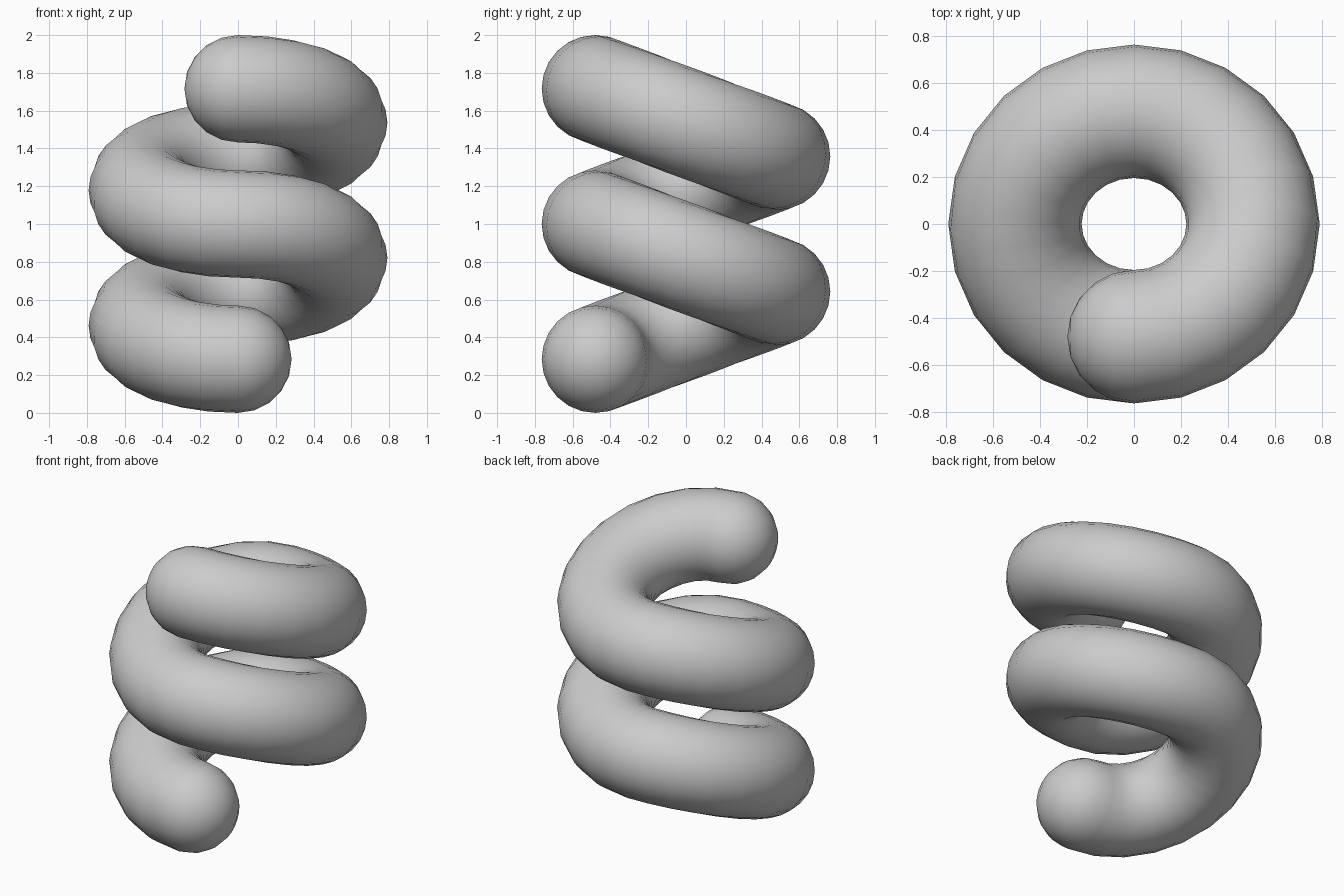
import bpy, bmesh
from math import sin, cos, pi
from mathutils import Vector

if "Cube" in bpy.data.objects:
    bpy.data.objects.remove(bpy.data.objects["Cube"])

RX, RY = 0.507, 0.48      # coil radii (each half turn is a tilted circle)
TUBE = 0.284              # tube radius
Z0, RISE = 0.284, 0.358   # start height, rise per half turn
HALVES, STEPS, SIDES, CAP = 4, 12, 24, 5

bm = bmesh.new()
rings = []


def add_ring(centre, tangent, radius):
    up = Vector((0, 0, 1))
    up = (up - tangent * up.dot(tangent)).normalized()
    side = tangent.cross(up)
    rings.append([bm.verts.new(centre + radius * (side * cos(a) + up * sin(a)))
                  for a in (2 * pi * i / SIDES for i in range(SIDES))])


# rounded start cap, facing +x
start, end = Vector((0, -RY, Z0)), Vector((0, -RY, Z0 + HALVES * RISE))
run = Vector((-1, 0, 0))
first = bm.verts.new(start - run * TUBE)
for k in range(1, CAP):
    a = pi / 2 * k / CAP
    add_ring(start - run * TUBE * cos(a), run, TUBE * sin(a))

# coil: height follows y, so every half turn lies in a tilted plane
for i in range(HALVES * STEPS + 1):
    t = pi * i / STEPS
    half = i // STEPS
    local = t - half * pi
    z = Z0 + RISE * (half + (1 - cos(local)) / 2)
    centre = Vector((-RX * sin(t), -RY * cos(t), z))
    tangent = Vector((-RX * cos(t), RY * sin(t), RISE * sin(local) / 2)).normalized()
    add_ring(centre, tangent, TUBE)

# rounded end cap, facing -x
for k in range(1, CAP):
    a = pi / 2 * k / CAP
    add_ring(end + run * TUBE * sin(a), run, TUBE * cos(a))
last = bm.verts.new(end + run * TUBE)

# skin the rings
for i in range(SIDES):
    j = (i + 1) % SIDES
    for a, b in zip(rings, rings[1:]):
        bm.faces.new((a[i], a[j], b[j], b[i]))
    bm.faces.new((first, rings[0][j], rings[0][i]))
    bm.faces.new((last, rings[-1][i], rings[-1][j]))
bmesh.ops.recalc_face_normals(bm, faces=bm.faces[:])
for f in bm.faces:
    f.smooth = True

mesh = bpy.data.meshes.new("coil_tube")
bm.to_mesh(mesh)
bm.free()
bpy.context.collection.objects.link(bpy.data.objects.new("coil_tube", mesh))
